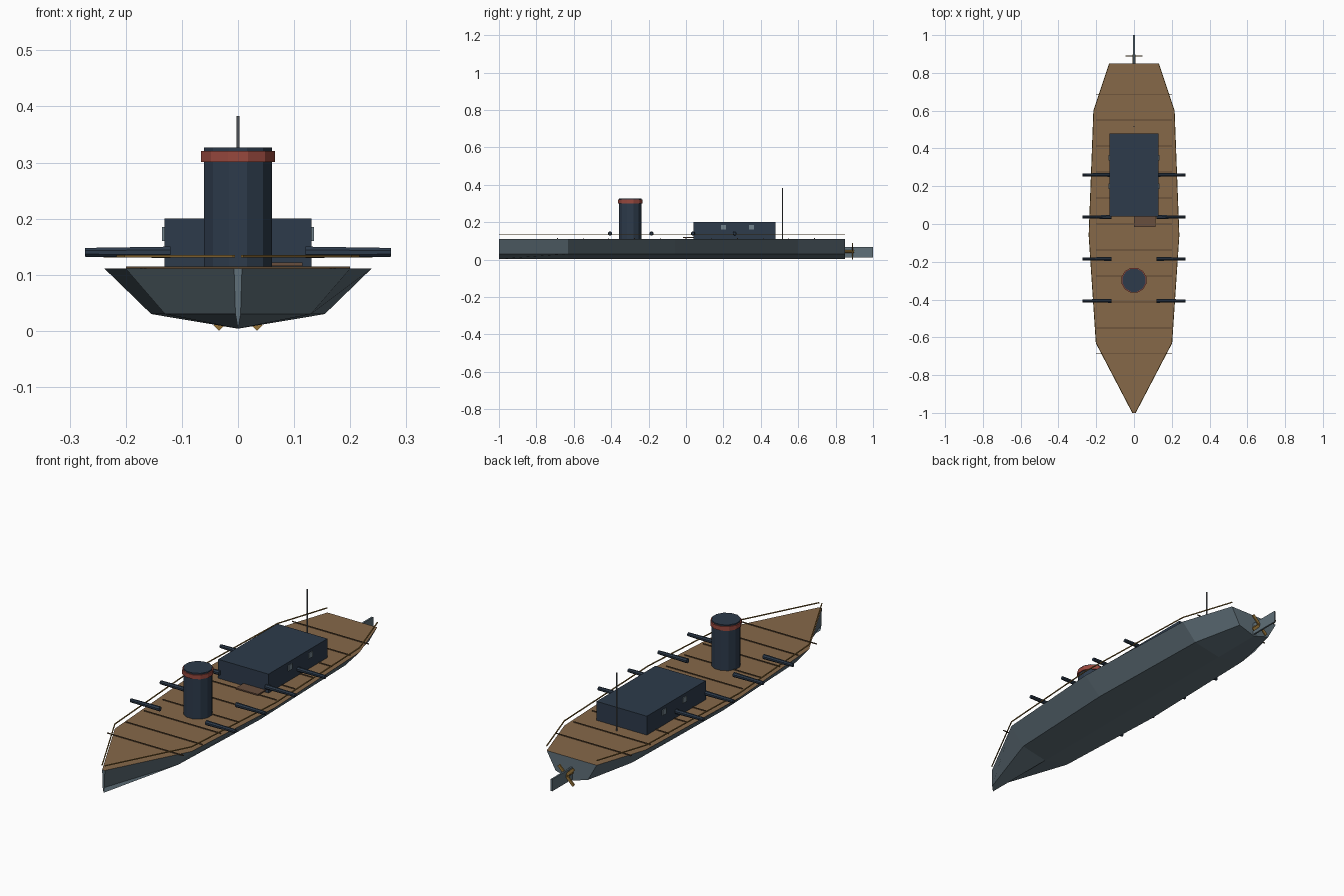
import bpy, bmesh, math
from mathutils import Vector, Matrix

if "Cube" in bpy.data.objects:
    bpy.data.objects.remove(bpy.data.objects["Cube"])


def material(name, rgb):
    m = bpy.data.materials.new(name)
    m.diffuse_color = (*rgb, 1)
    m.use_nodes = True
    m.node_tree.nodes["Principled BSDF"].inputs["Base Color"].default_value = m.diffuse_color
    return m


HULL = material("hull_grey", (0.115, 0.16, 0.19))
DECK = material("deck_wood", (0.24, 0.138, 0.066))
NAVY = material("navy_iron", (0.026, 0.043, 0.07))
RED = material("band_red", (0.31, 0.065, 0.048))
BRASS = material("brass", (0.30, 0.17, 0.04))
HATCH = material("hatch_brown", (0.14, 0.077, 0.048))
GLASS = material("window_grey", (0.17, 0.23, 0.27))
STEEL = material("mast_steel", (0.13, 0.14, 0.15))
SEAM = material("seam_brown", (0.10, 0.06, 0.028))


def finish(name, bm, *mats):
    bmesh.ops.recalc_face_normals(bm, faces=bm.faces)
    me = bpy.data.meshes.new(name)
    bm.to_mesh(me)
    bm.free()
    for m in mats:
        me.materials.append(m)
    ob = bpy.data.objects.new(name, me)
    bpy.context.collection.objects.link(ob)
    return ob


def box(name, lo, hi, mat):
    bm = bmesh.new()
    lo, hi = Vector(lo), Vector(hi)
    bmesh.ops.create_cube(bm, size=1, matrix=Matrix.Translation((lo + hi) / 2)
                          @ Matrix.Diagonal((*(hi - lo), 1)))
    return finish(name, bm, mat)


def rod(name, a, b, r1, r2, sides, mat):
    """Tapered prism from point a to point b."""
    a, b = Vector(a), Vector(b)
    d = b - a
    bm = bmesh.new()
    rot = d.to_track_quat('Z', 'Y').to_matrix().to_4x4()
    spin = Matrix.Rotation(math.pi / sides, 4, 'Z')
    bmesh.ops.create_cone(bm, cap_ends=True, segments=sides, radius1=r1, radius2=r2,
                          depth=d.length, matrix=Matrix.Translation((a + b) / 2) @ rot @ spin)
    return finish(name, bm, mat)


# Hull: five-sided sections lofted from stem to transom
TOP, CHINE, KEEL = 0.111, 0.03, 0.004
stations = [(-1.0, 0.007), (-0.63, 0.20), (-0.06, 0.238), (0.60, 0.213), (0.85, 0.13)]
bm = bmesh.new()
rings = []
for y, w in stations:
    c = w * 0.65
    rings.append([bm.verts.new((x, y, z)) for x, z in
                  ((-w, TOP), (-c, CHINE), (0, KEEL), (c, CHINE), (w, TOP))])
for p, q in zip(rings, rings[1:]):
    for i in range(5):
        j = (i + 1) % 5
        f = bm.faces.new((p[i], p[j], q[j], q[i]))
        f.material_index = 1 if i == 4 else 0
bm.faces.new(rings[0])
bm.faces.new(rings[-1])
finish("hull", bm, HULL, DECK)

# Thin seams across the deck
for i in range(-5, 6):
    y = i * 0.1375
    box("deck_seam", (-0.20, y - 0.002, TOP), (0.20, y + 0.002, 0.115), SEAM)

# Deckhouse with small side windows, and a hatch in front of it
box("deckhouse", (-0.131, 0.04, TOP), (0.131, 0.478, 0.20), NAVY)
box("hatch", (0.0, -0.016, 0.116), (0.115, 0.04, 0.122), HATCH)
for s in (-1, 1):
    for y in (0.20, 0.35):
        x0, x1 = sorted((s * 0.129, s * 0.135))
        box("window", (x0, y - 0.014, 0.16), (x1, y + 0.014, 0.185), GLASS)

# Funnel and its painted band
rod("funnel", (0, -0.298, TOP), (0, -0.298, 0.327), 0.063, 0.063, 12, NAVY)
rod("funnel_band", (0, -0.298, 0.301), (0, -0.298, 0.321), 0.068, 0.068, 12, RED)

# Mast
rod("mast", (0, 0.515, TOP), (0, 0.515, 0.383), 0.003, 0.003, 6, STEEL)

# Cannons and rails on both sides
for s in (-1, 1):
    for y in (0.26, 0.037, -0.185, -0.407):
        rod("cannon", (s * 0.12, y, 0.14), (s * 0.273, y, 0.14), 0.011, 0.0085, 8, NAVY)
    for (y1, w1), (y2, w2) in zip(stations, stations[1:]):
        rod("rail", (s * w1, y1, 0.133), (s * w2, y2, 0.133), 0.003, 0.003, 4, BRASS)

# Rudder, propeller shaft and crossed blades
box("rudder", (-0.004, 0.85, 0.012), (0.004, 1.0, 0.068), HULL)
rod("propeller_shaft", (0, 0.84, 0.044), (0, 0.897, 0.044), 0.009, 0.009, 8, BRASS)
for a in (45, -45):
    blade = box("propeller_blade", (-0.055, -0.003, -0.007), (0.055, 0.003, 0.007), BRASS)
    blade.location = (0, 0.89, 0.044)
    blade.rotation_euler = (0, math.radians(a), 0)
